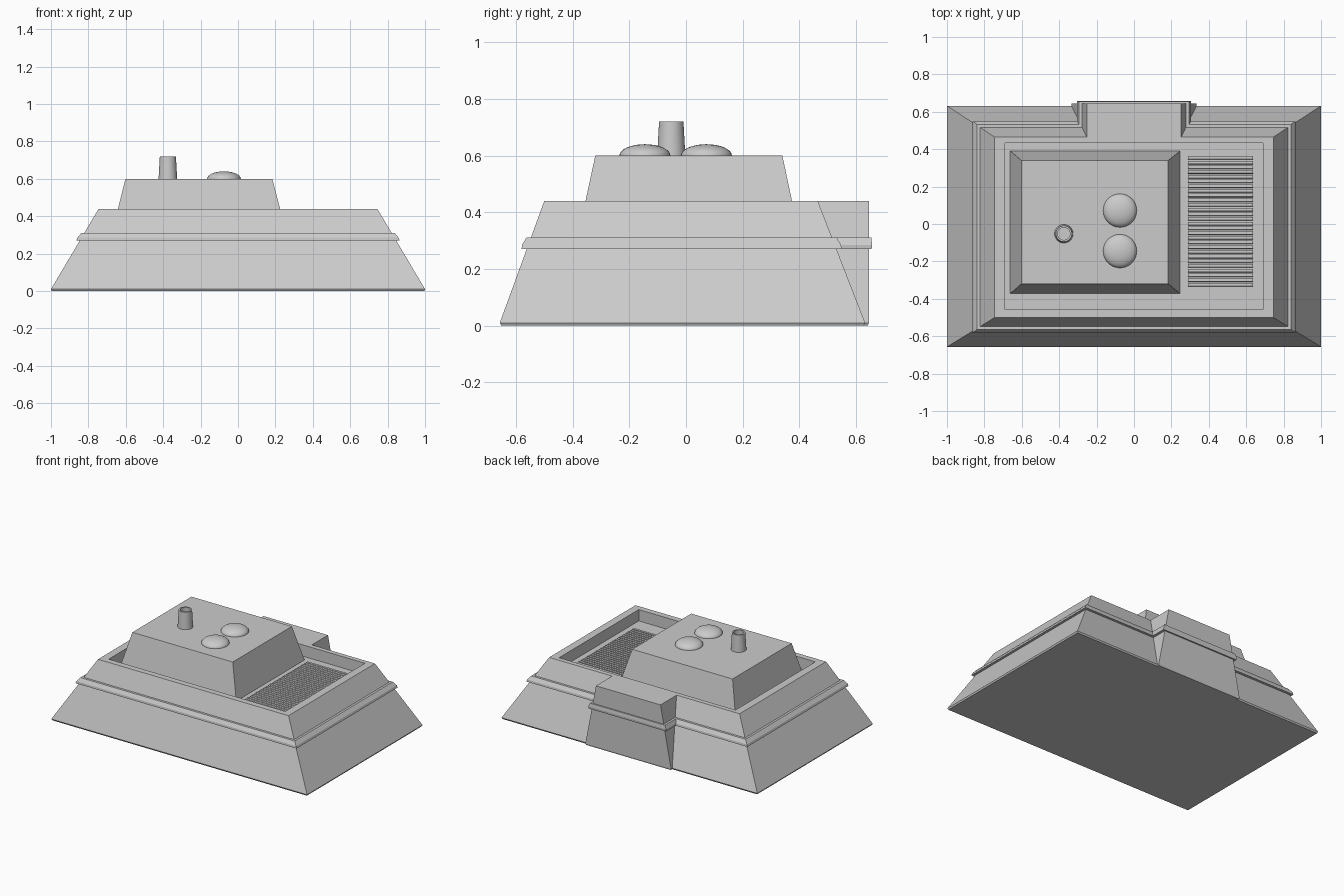
import bpy, bmesh, math

if "Cube" in bpy.data.objects:
    bpy.data.objects.remove(bpy.data.objects["Cube"])


def finish(bm, name, smooth=False):
    bmesh.ops.recalc_face_normals(bm, faces=bm.faces)
    me = bpy.data.meshes.new(name)
    bm.to_mesh(me)
    bm.free()
    ob = bpy.data.objects.new(name, me)
    bpy.context.collection.objects.link(ob)
    if smooth:
        bpy.ops.object.select_all(action='DESELECT')
        ob.select_set(True)
        bpy.context.view_layer.objects.active = ob
        bpy.ops.object.shade_smooth_by_angle(angle=math.radians(40))
    return ob


def loft(name, rings, smooth=False):
    """Skin a stack of equal-length point loops and cap both ends."""
    bm = bmesh.new()
    loops = [[bm.verts.new(p) for p in r] for r in rings]
    n = len(loops[0])
    for a, b in zip(loops, loops[1:]):
        for i in range(n):
            j = (i + 1) % n
            bm.faces.new((a[i], a[j], b[j], b[i]))
    bm.faces.new(loops[0][::-1])
    bm.faces.new(loops[-1])
    return finish(bm, name, smooth)


def rect(x0, x1, y0, y1, z):
    return [(x0, y0, z), (x1, y0, z), (x1, y1, z), (x0, y1, z)]


def circle(x, y, r, z, n=32):
    return [(x + r * math.cos(2 * math.pi * i / n),
             y + r * math.sin(2 * math.pi * i / n), z) for i in range(n)]


H, DECK = 0.44, 0.36
# height and outward offset of the wall profile with its trim band
PROFILE = [(0.01, 0), (0.27, 0), (0.27, 0.018), (0.285, 0.022),
           (0.31, 0.016), (0.31, 0), (H, 0)]


def hull_ring(z, o):
    t = (z - 0.01) / (H - 0.01)
    return rect(-1 + 0.255 * t - o, 1 - 0.255 * t + o,
                -0.657 + 0.157 * t - o, 0.632 - 0.167 * t + o, z)


def block_ring(z, o):
    w = 0.335 - 0.083 * (z - 0.01) / (H - 0.01) + o
    return rect(-w, w, 0.45, 0.645 + o * 0.55, z)


# sloped base with trim band, rim and sunken deck
loft("base", [rect(-0.995, 0.995, -0.652, 0.627, 0)]
     + [hull_ring(z, o) for z, o in PROFILE]
     + [rect(-0.69, 0.69, -0.458, 0.432, H), rect(-0.69, 0.69, -0.458, 0.432, DECK)])

# upright block on the back wall
loft("back_block", [rect(-0.33, 0.33, 0.45, 0.642, 0)]
     + [block_ring(z, o) for z, o in PROFILE])

# raised cabin
loft("cabin", [rect(-0.663, 0.248, -0.373, 0.392, DECK - 0.005),
               rect(-0.602, 0.183, -0.32, 0.34, 0.6)])

# hollow chimney
cx, cy = -0.375, -0.052
loft("chimney", [circle(cx, cy, r, z) for r, z in
                 ((0.05, 0.595), (0.043, 0.72), (0.033, 0.72), (0.036, 0.61))], True)

# two shallow roof domes
for k, y in enumerate((0.072, -0.145)):
    loft(f"roof_dome_{k + 1}",
         [circle(-0.075, y, 0.09, 0.595)]
         + [circle(-0.075, y, 0.09 * math.cos(a), 0.6 + 0.04 * math.sin(a))
            for a in (math.pi / 2 * i / 8.05 for i in range(9))], True)

# vent grille of thin slats on the deck
bm = bmesh.new()
N, y0, y1 = 28, -0.335, 0.368
step = (y1 - y0) / N
for i in range(N):
    y = y0 + i * step
    prof = [(y, DECK - 0.004), (y + step * 0.8, DECK - 0.004),
            (y + step * 0.8, DECK + 0.012), (y + step * 0.15, DECK + 0.012)]
    ends = [[bm.verts.new((x, p, z)) for p, z in prof] for x in (0.29, 0.637)]
    for j in range(4):
        k = (j + 1) % 4
        bm.faces.new((ends[0][j], ends[0][k], ends[1][k], ends[1][j]))
    for e in ends:
        bm.faces.new(e)
finish(bm, "vent_grille")
